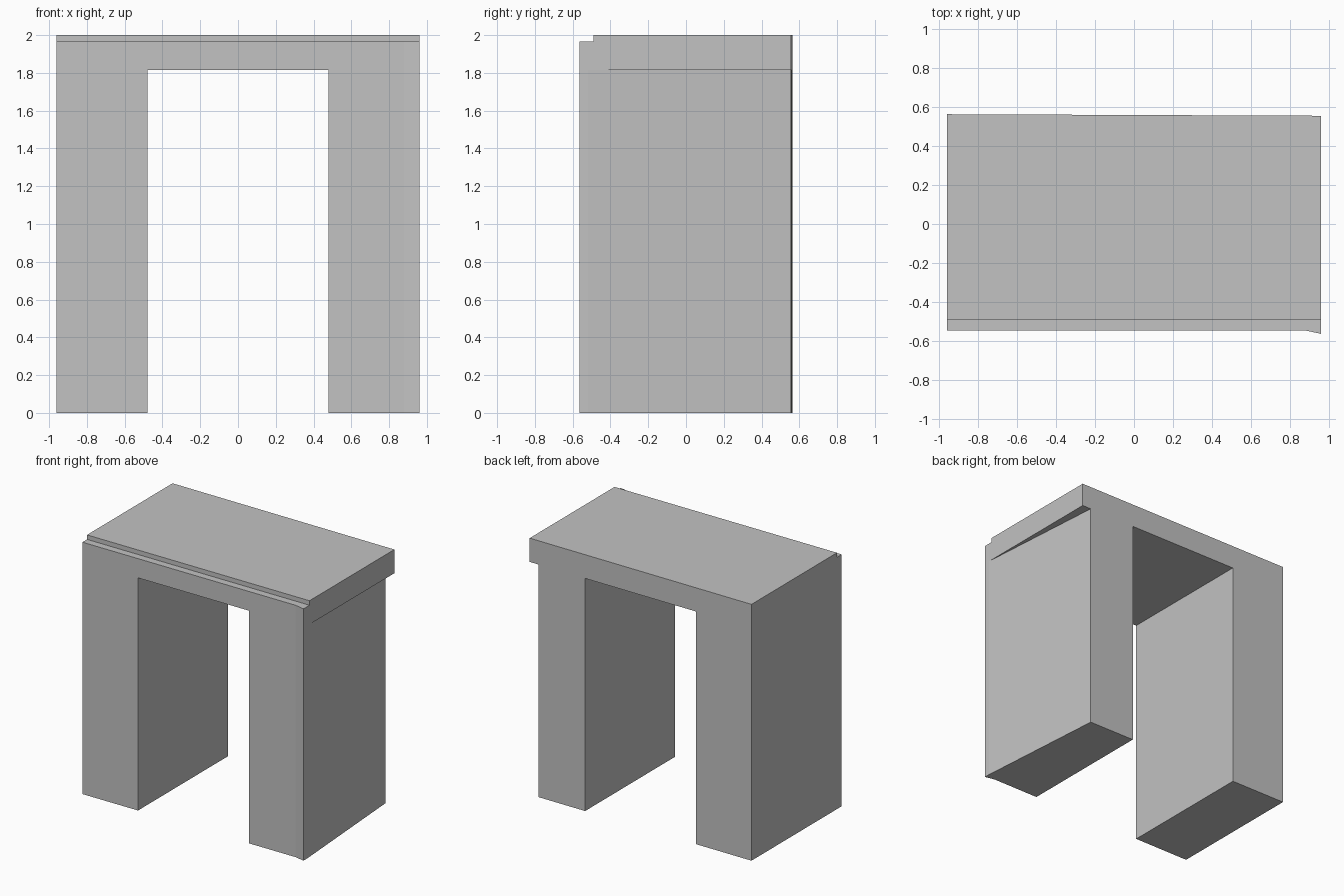
import bpy
import bmesh

cube = bpy.data.objects.get("Cube")
if cube:
    bpy.data.objects.remove(cube, do_unlink=True)

# One plain grey for the whole structure
grey = bpy.data.materials.new("plain grey")
colour = (0.54, 0.54, 0.54, 1.0)
grey.use_nodes = True
grey.diffuse_color = colour
grey.node_tree.nodes["Principled BSDF"].inputs["Base Color"].default_value = colour

HALF_W, OPENING, FRONT, CORNER = 0.96, 0.48, -0.547, -0.564
BEAM_Z, LEDGE_Z, TOP_Z = 1.815, 1.965, 2.0


def back(x):
    """The back wall is very slightly out of square."""
    return 0.56 - 0.004 * x / HALF_W


def prism(name, outline, bottom, top, cap_bottom=True, cap_top=True):
    """Extrude a counter-clockwise plan outline between two heights."""
    bm = bmesh.new()
    low = [bm.verts.new((x, y, bottom)) for x, y in outline]
    high = [bm.verts.new((x, y, top)) for x, y in outline]
    for i in range(len(outline)):
        j = (i + 1) % len(outline)
        bm.faces.new((low[i], low[j], high[j], high[i]))
    if cap_bottom:
        bm.faces.new(low[::-1])
    if cap_top:
        bm.faces.new(high)
    mesh = bpy.data.meshes.new(name)
    bm.to_mesh(mesh)
    bm.free()
    mesh.materials.append(grey)
    obj = bpy.data.objects.new(name, mesh)
    bpy.context.collection.objects.link(obj)
    return obj


# Straight leg
prism("right_leg", [(-HALF_W, FRONT), (-OPENING, FRONT),
                    (-OPENING, back(-OPENING)), (-HALF_W, back(-HALF_W))],
      0, BEAM_Z, cap_top=False)

# Leg with a flared front corner, narrowing toward the back
prism("left_leg", [(OPENING, FRONT), (0.88, FRONT), (HALF_W, CORNER),
                   (HALF_W, -0.52), (0.883, back(0.883)), (OPENING, back(OPENING))],
      0, BEAM_Z, cap_top=False)

# Beam across both legs, overhanging the tapered leg
prism("lintel", [(-HALF_W, FRONT), (0.88, FRONT), (HALF_W, CORNER),
                 (HALF_W, back(HALF_W)), (-HALF_W, back(-HALF_W))],
      BEAM_Z, LEDGE_Z)

# Top slab, set back to leave a ledge along the front
prism("top_slab", [(-HALF_W, -0.49), (HALF_W, -0.49),
                   (HALF_W, back(HALF_W)), (-HALF_W, back(-HALF_W))],
      LEDGE_Z, TOP_Z, cap_bottom=False)
